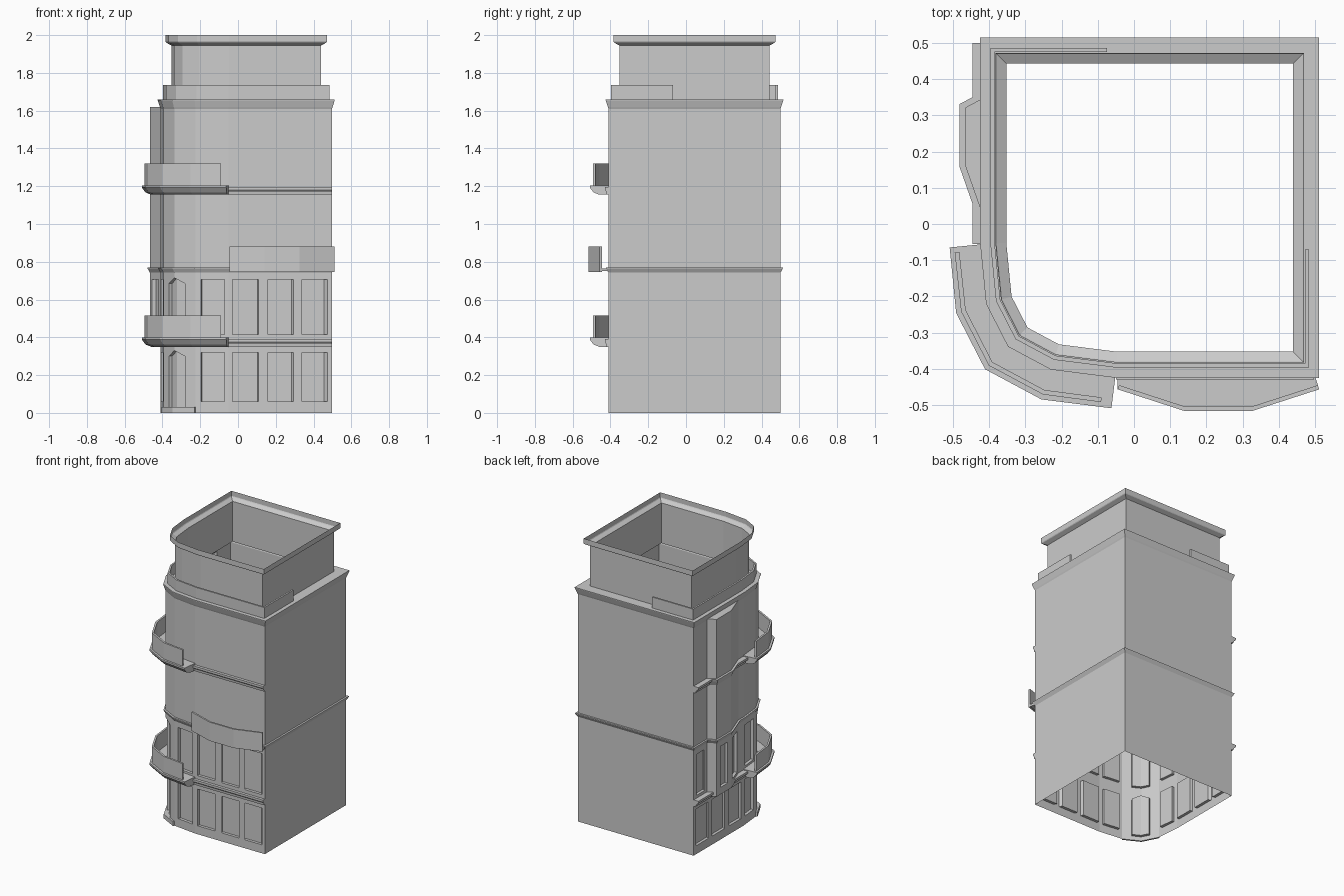
import bpy, bmesh
from mathutils import Vector

if "Cube" in bpy.data.objects:
    bpy.data.objects.remove(bpy.data.objects["Cube"])

# Wall footprint (counter-clockwise, rounded front-left corner) and version with the side bay
BASE = [(-.41, .5), (-.41, -.055), (-.394, -.217), (-.337, -.328),
        (-.225, -.388), (-.05, -.41), (.497, -.41), (.497, .5)]
BAY = [(-.41, .352), (-.466, .322), (-.466, .16), (-.41, 0)]
UPPER = BASE[:1] + BAY + BASE[1:]
CORNER = BASE[1:6]


def offset(path, d, closed):
    """Mitred outward offset of a 2D path."""
    pts = [Vector(p) for p in path]
    n = len(pts)
    out = []
    for i, p in enumerate(pts):
        dirs = []
        if closed or i > 0:
            dirs.append((p - pts[i - 1]).normalized())
        if closed or i < n - 1:
            dirs.append((pts[(i + 1) % n] - p).normalized())
        nor = [Vector((v.y, -v.x)) for v in dirs]
        m = sum(nor, Vector((0, 0))).normalized()
        out.append(p + m * (d / max(m.dot(nor[0]), .3)))
    return out


def finish(name, bm, solid=False):
    bmesh.ops.remove_doubles(bm, verts=bm.verts, dist=1e-5)
    if solid:
        bmesh.ops.recalc_face_normals(bm, faces=bm.faces)
    me = bpy.data.meshes.new(name)
    bm.to_mesh(me)
    bm.free()
    bpy.context.collection.objects.link(bpy.data.objects.new(name, me))


def sweep(name, path, profile, closed=False, solid=True):
    """Carry an (offset, height) profile along a path."""
    bm = bmesh.new()
    rows = [[bm.verts.new((p.x, p.y, z)) for p in offset(path, d, closed)]
            for d, z in profile]
    n, m = len(path), len(profile)
    for j in range(m if solid else m - 1):
        a, b = rows[j], rows[(j + 1) % m]
        for i in range(n if closed else n - 1):
            k = (i + 1) % n
            bm.faces.new((a[i], a[k], b[k], b[i]))
    if solid and not closed:
        for i in (0, -1):
            bm.faces.new([r[i] for r in rows])
    finish(name, bm, solid)


def box_profile(d0, d1, z0, z1):
    return [(d0, z0), (d1, z0), (d1, z1), (d0, z1)]


def slab(name, pts, z0, z1):
    bm = bmesh.new()
    f = bm.faces.new([bm.verts.new((x, y, z0)) for x, y in pts])
    r = bmesh.ops.extrude_face_region(bm, geom=[f])
    for v in r["geom"]:
        if isinstance(v, bmesh.types.BMVert):
            v.co.z = z1
    if f.is_valid is False or len([g for g in bm.faces if all(abs(v.co.z - z0) < 1e-6 for v in g.verts)]) == 0:
        bm.faces.new([v for v in bm.verts if abs(v.co.z - z0) < 1e-6])
    finish(name, bm, True)


def storey(name, path, z0, z1, windows, depth=.02):
    """Wall ring with recessed panels: windows[segment] = [(s0, s1, sill, top0, top1)]."""
    bm = bmesh.new()
    outer, inner = offset(path, 0, True), offset(path, -depth, True)

    def quad(*c):
        bm.faces.new([bm.verts.new(p) for p in c])

    for i in range(len(path)):
        k = (i + 1) % len(path)

        def o(s, z):
            return (*outer[i].lerp(outer[k], s), z)

        def q(s, z):
            return (*inner[i].lerp(inner[k], s), z)

        last = 0
        for s0, s1, b, t0, t1 in windows.get(i, []):
            if s0 > last:
                quad(o(last, z0), o(s0, z0), o(s0, z1), o(last, z1))
            quad(o(s0, z0), o(s1, z0), o(s1, b), o(s0, b))
            quad(o(s0, t0), o(s1, t1), o(s1, z1), o(s0, z1))
            quad(q(s0, b), q(s1, b), q(s1, t1), q(s0, t0))
            quad(o(s0, b), o(s1, b), q(s1, b), q(s0, b))
            quad(q(s0, t0), q(s1, t1), o(s1, t1), o(s0, t0))
            if s0 > 0:
                quad(o(s0, b), q(s0, b), q(s0, t0), o(s0, t0))
            if s1 < 1:
                quad(q(s1, b), o(s1, b), o(s1, t1), q(s1, t1))
            last = s1
        if last < 1:
            quad(o(last, z0), o(1, z0), o(1, z1), o(last, z1))
    finish(name, bm)


def row(spans, b, t):
    return [(s0, s1, b, t, t) for s0, s1 in spans]


THREE = [(.037, .29), (.384, .63), (.713, .96)]
SIDE = [(.045, .29), (.37, .62), (.71, .955)]


def corner_windows(first, b, t, door):
    """Windows and the arched door around the rounded corner, then the front row."""
    return {first: row([(.15, .83)], b, t),
            first + 1: [(.5, 1, door, t - .02, t + .01)],
            first + 2: [(0, .5, door, t + .01, t - .02)],
            first + 3: row([(.17, .87)], b, t),
            first + 4: row(THREE, b, t)}


# Ground storey
ground = corner_windows(1, .06, .32, .03)
ground[0] = row(SIDE, .06, .32)
storey("ground_storey", BASE, 0, .37, ground)
sweep("door_step", BASE[2:5], box_profile(0, .012, 0, .03))

# First storey with side bay
first = corner_windows(5, .415, .705, .395)
first[0] = row([(.2, .8)], .415, .705)
first[2] = row([(.25, .75)], .415, .705)
first[3] = row([(.2, .8)], .415, .705)
storey("first_storey", UPPER, .37, .77, first)

# Plain upper storeys, bay caps, cornice, set-back attic and flared rim
sweep("upper_walls", UPPER, [(0, .77), (0, 1.62)], True, False)
slab("bay_top", BAY, 1.615, 1.62)
slab("bay_bottom", BAY, .365, .37)
sweep("roof_cornice_and_attic", BASE,
      [(0, 1.61), (.004, 1.62), (.015, 1.655), (.015, 1.66), (-.057, 1.66),
       (-.057, 1.945), (-.03, 1.96), (-.027, 1.965), (-.027, 2)], True, False)
sweep("roof_parapet", [(-.075, .5)] + BASE[:7] + [(.497, -.07)],
      box_profile(-.025, -.013, 1.66, 1.737))

# String course around the whole building
sweep("middle_course", UPPER, [(0, .742), (.013, .765), (.013, .77), (0, .77)], True)

# Ledges and rounded corner balconies on two levels
for level, z in (("lower", .35), ("upper", 1.155)):
    sweep(level + "_front_ledge", BASE[5:7],
          [(0, z), (.01, z), (.012, z + .015), (.02, z + .025), (.02, z + .04), (0, z + .04)])
    sweep(level + "_side_ledge", BASE[:2],
          [(0, z), (.015, z), (.02, z + .015), (.037, z + .03), (.037, z + .045), (0, z + .045)])
    sweep(level + "_balcony_slab", CORNER,
          [(0, z), (.05, z), (.08, z + .012), (.1, z + .038), (.1, z + .05), (0, z + .05)])
    rail = [(-.41, -.07)] + CORNER[1:4] + [(-.08, -.407)]
    sweep(level + "_balcony_parapet", rail, box_profile(.073, .086, z + .05, z + .165))
sweep("bay_ledge", BAY, [(0, 1.155), (.012, 1.185), (.016, 1.2), (0, 1.2)])

# Bowed front balcony
BOW = [(-.045, -.457), (.14, -.517), (.326, -.517), (.512, -.457)]
sweep("bowed_balcony_parapet", BOW, box_profile(-.012, 0, .747, .88))
slab("bowed_balcony_floor", [(-.045, -.41)] + BOW + [(.497, -.41)], .75, .765)
